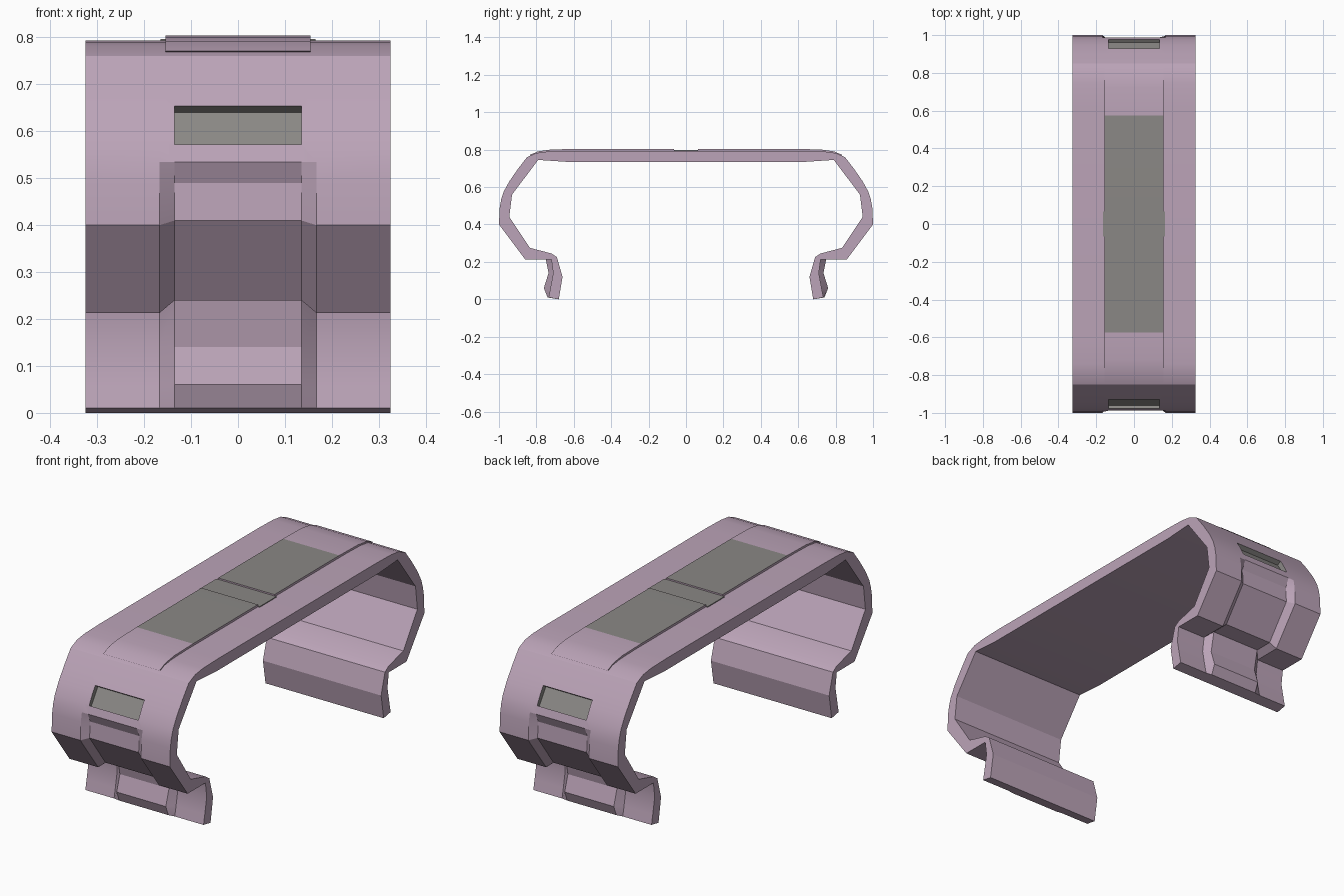
import bpy, bmesh, math
from mathutils import Matrix, Vector

if "Cube" in bpy.data.objects:
    bpy.data.objects.remove(bpy.data.objects["Cube"])


def material(name, rgb):
    m = bpy.data.materials.new(name)
    m.diffuse_color = (*rgb, 1)
    m.use_nodes = True
    m.node_tree.nodes["Principled BSDF"].inputs["Base Color"].default_value = m.diffuse_color
    return m


MAUVE = material("mauve_plastic", (0.50, 0.37, 0.48))
GREY = material("warm_grey", (0.255, 0.245, 0.235))


def finish(bm, name):
    bmesh.ops.recalc_face_normals(bm, faces=bm.faces)
    me = bpy.data.meshes.new(name)
    bm.to_mesh(me)
    bm.free()
    ob = bpy.data.objects.new(name, me)
    bpy.context.collection.objects.link(ob)
    me.materials.append(MAUVE)
    me.materials.append(GREY)
    return ob


def loft(name, sections):
    """Join closed (y, z) sections placed along x; returns the object."""
    bm = bmesh.new()
    rings = [[bm.verts.new((x, y, z)) for y, z in pts] for x, pts in sections]
    n = len(rings[0])
    for a, b in zip(rings, rings[1:]):
        for i in range(n):
            j = (i + 1) % n
            bm.faces.new((a[i], a[j], b[j], b[i]))
    bm.faces.new(rings[0])
    bm.faces.new(rings[-1])
    return finish(bm, name)


def smooth(ob):
    bpy.ops.object.select_all(action='DESELECT')
    ob.select_set(True)
    bpy.context.view_layer.objects.active = ob
    bpy.ops.object.shade_smooth_by_angle(angle=math.radians(24))


# Band profile, half side: shared shoulder, then plain edge or centre relief
shoulder = [(0.62, 0.793), (0.74, 0.790), (0.80, 0.782), (0.85, 0.76),
            (0.90, 0.695), (0.945, 0.63), (0.975, 0.575), (0.988, 0.535)]
edge = [(0.996, 0.49), (1.0, 0.40), (0.86, 0.213), (0.72, 0.213),
        (0.71, 0.14), (0.725, 0.06), (0.735, 0.01)]
relief = [(0.968, 0.49), (0.973, 0.41), (0.848, 0.24), (0.755, 0.24),
          (0.735, 0.14), (0.76, 0.06), (0.74, 0.01)]
inner = [(0.68, 0.0), (0.66, 0.12), (0.69, 0.225), (0.72, 0.245),
         (0.835, 0.275), (0.945, 0.44), (0.93, 0.56), (0.79, 0.745), (0.64, 0.735)]


def full(lower):
    half = shoulder + lower + inner
    return half + [(-y, z) for y, z in reversed(half)]


band = loft("clip_band", [(-0.325, full(edge)), (-0.167, full(edge)),
                          (-0.135, full(relief)), (0.135, full(relief)),
                          (0.167, full(edge)), (0.325, full(edge))])

# Grey-lined slots cut into both shoulders
for s in (-1, 1):
    bm = bmesh.new()
    bmesh.ops.create_cube(bm, size=1)
    bmesh.ops.scale(bm, vec=(0.27, 0.06, 0.095), verts=bm.verts)
    tilt = Matrix.Rotation(s * math.radians(34), 4, 'X')
    pos = Vector((0, s * 0.955, 0.615)) + tilt @ Vector((0, s * 0.005, 0))
    bmesh.ops.transform(bm, matrix=Matrix.Translation(pos) @ tilt, verts=bm.verts)
    for f in bm.faces:
        f.material_index = 1
    cutter = finish(bm, "slot_cutter")
    cutter.hide_render = True
    mod = band.modifiers.new("slot", 'BOOLEAN')
    mod.operation = 'DIFFERENCE'
    mod.solver = 'EXACT'
    mod.object = cutter
    bpy.context.view_layer.objects.active = band
    bpy.ops.object.modifier_apply(modifier=mod.name)
    bpy.data.objects.remove(cutter)
smooth(band)

# Two raised top panels that droop over the shoulders, grey toward the middle
panel = [(0.065, 0.804), (0.575, 0.804), (0.72, 0.801), (0.79, 0.791),
         (0.838, 0.771), (0.80, 0.765), (0.575, 0.78), (0.065, 0.78)]
for s, side in ((-1, "front"), (1, "back")):
    pts = [(s * y, z) for y, z in panel]
    ob = loft(side + "_top_panel", [(-0.155, pts), (0.155, pts)])
    for p in ob.data.polygons:
        if abs(p.center.y) < 0.5 and p.normal.z > 0.5:
            p.material_index = 1
    smooth(ob)

# Grey strap in the gap between the panels
strap = [(-0.065, 0.797), (0.065, 0.797), (0.065, 0.78), (-0.065, 0.78)]
ob = loft("centre_strap", [(-0.165, strap), (0.165, strap)])
for p in ob.data.polygons:
    p.material_index = 1
